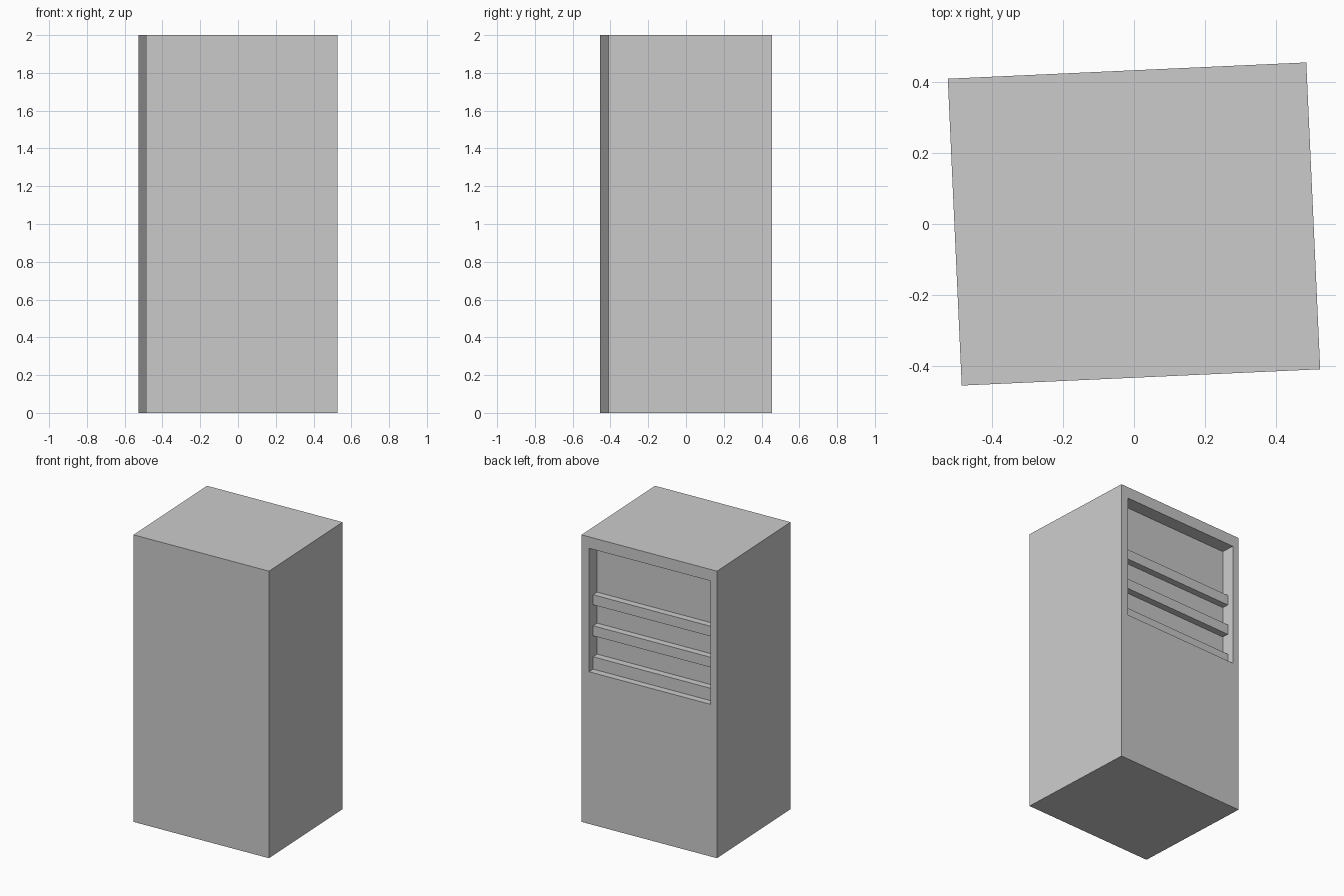
import bpy
from math import radians

if "Cube" in bpy.data.objects:
    bpy.data.objects.remove(bpy.data.objects["Cube"])

W, D, H = 1.013, 0.867, 2.0          # cabinet size
X0, X1 = -0.457, 0.450               # recess side walls
Z0, Z1 = 1.06, 1.92                  # recess floor and ceiling
BACK = D / 2                         # back face of the cabinet
RECESS, SET_BACK = 0.094, 0.047      # recess depth, slat distance behind the face


def box(name, x, y, z):
    """Axis-aligned box from (min, max) ranges."""
    bpy.ops.mesh.primitive_cube_add(size=1)
    ob = bpy.context.object
    ob.name = name
    for v in ob.data.vertices:
        v.co = [r[0] + (c + 0.5) * (r[1] - r[0]) for c, r in zip(v.co, (x, y, z))]
    return ob


# Cabinet body with a recess cut into the back
body = box("cabinet_body", (-W / 2, W / 2), (-D / 2, D / 2), (0, H))
cutter = box("recess_cutter", (X0, X1), (BACK - RECESS, BACK + 0.1), (Z0, Z1))
cutter.hide_render = True
mod = body.modifiers.new("recess", 'BOOLEAN')
mod.operation = 'DIFFERENCE'
mod.solver = 'EXACT'
mod.object = cutter
bpy.context.view_layer.objects.active = body
bpy.ops.object.modifier_apply(modifier=mod.name)
bpy.data.objects.remove(cutter)

# Horizontal slats, the lowest resting on the recess floor
parts = [body]
for i, (bottom, top) in enumerate([(Z0, 1.146), (1.292, 1.362), (1.508, 1.578)]):
    parts.append(box(f"slat_{i + 1}", (X0, X1),
                     (BACK - RECESS, BACK - SET_BACK), (bottom, top)))

# The whole cabinet stands slightly turned
for ob in parts:
    ob.rotation_euler.z = radians(2.6)
